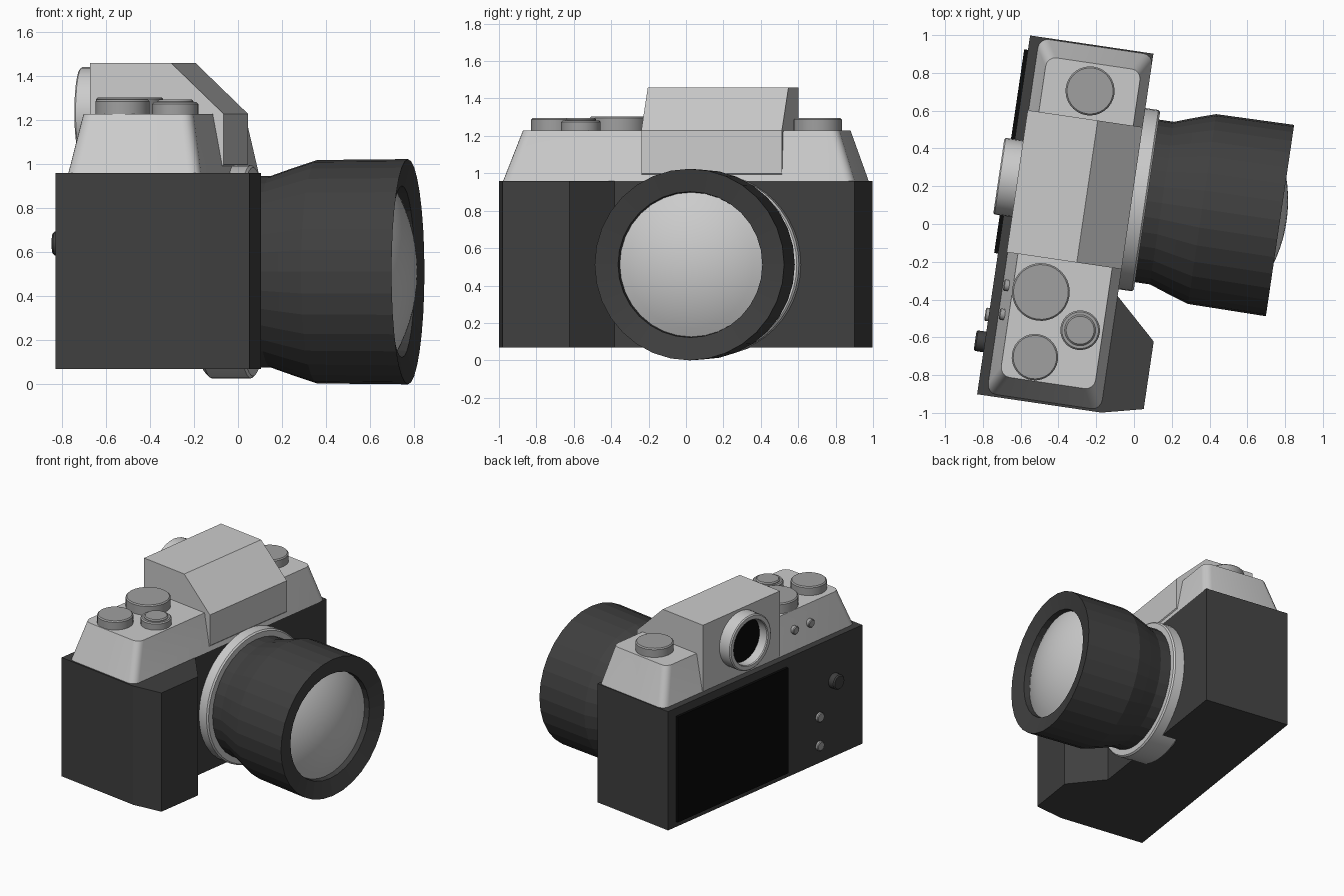
import bpy, bmesh, math
from mathutils import Matrix, Vector

if "Cube" in bpy.data.objects:
    bpy.data.objects.remove(bpy.data.objects["Cube"])

# Modelled with the lens along +x, then the whole camera is turned slightly
TURN = Matrix.Rotation(math.radians(-8.4), 4, 'Z')
UP, FRONT, BACK = Vector((0, 0, 1)), Vector((1, 0, 0)), Vector((-1, 0, 0))


def material(name, v):
    m = bpy.data.materials.new(name)
    m.diffuse_color = (v, v, v, 1)
    m.use_nodes = True
    m.node_tree.nodes["Principled BSDF"].inputs["Base Color"].default_value = m.diffuse_color
    return m


DARK = material("dark_leather", 0.05)
BLACK = material("black_glass", 0.003)
METAL = material("dial_metal", 0.35)


def finish(name, bm, mat=None, smooth=False):
    bmesh.ops.recalc_face_normals(bm, faces=bm.faces)
    bm.transform(TURN)
    me = bpy.data.meshes.new(name)
    bm.to_mesh(me)
    bm.free()
    ob = bpy.data.objects.new(name, me)
    bpy.context.collection.objects.link(ob)
    if mat:
        me.materials.append(mat)
    if smooth:
        me.shade_smooth()
        me.set_sharp_from_angle(angle=math.radians(30))
    return ob


def loft(name, lower, upper, mat=None, bevel=0):
    """Closed solid between two matching outlines."""
    bm = bmesh.new()
    a = [bm.verts.new(p) for p in lower]
    b = [bm.verts.new(p) for p in upper]
    n = len(a)
    bm.faces.new(a)
    bm.faces.new(b)
    for i in range(n):
        j = (i + 1) % n
        bm.faces.new((a[i], a[j], b[j], b[i]))
    if bevel:
        sides = [bm.edges.get((p, q)) for p, q in zip(a, b)]
        bmesh.ops.bevel(bm, geom=sides, offset=bevel, segments=4,
                        profile=0.5, affect='EDGES')
    return finish(name, bm, mat, bevel > 0)


def lathe(name, profile, origin, axis, mat=None, n=32, smooth=True):
    """Spin (distance along axis, radius) points round an axis."""
    bm = bmesh.new()
    m = Matrix.Translation(origin) @ UP.rotation_difference(axis).to_matrix().to_4x4()
    rings = []
    for h, r in profile:
        if r == 0:
            rings.append([bm.verts.new(m @ Vector((0, 0, h)))] * n)
        else:
            rings.append([bm.verts.new(m @ Vector((
                r * math.cos(math.tau * i / n), r * math.sin(math.tau * i / n), h)))
                for i in range(n)])
    for a, b in zip(rings, rings[1:]):
        for i in range(n):
            j = (i + 1) % n
            bm.faces.new(list(dict.fromkeys((a[i], a[j], b[j], b[i]))))
    return finish(name, bm, mat, smooth)


def disc(name, origin, axis, r, h, mat=None, n=32, lip=0.008):
    """Short knob with a small chamfered rim."""
    return lathe(name, [(0, 0), (0, r), (h - lip, r), (h, r - lip), (h, 0)],
                 origin, axis, mat, n)


def rect(x0, x1, y0, y1, z):
    return [(x0, y0, z), (x1, y0, z), (x1, y1, z), (x0, y1, z)]


# Body with angular hand grip
outline = [(-.69, .907), (-.03, .907), (-.03, -.39), (.194, -.60),
           (.194, -.962), (-.025, -1.013), (-.69, -1.013)]
loft("body", [(x, y, .07) for x, y in outline],
     [(x, y, .96) for x, y in outline], DARK)

# Tapered top plate
loft("top_plate", rect(-.64, -.03, -1.0, .9, .96),
     rect(-.585, -.08, -.9, .81, 1.23), bevel=.05)

# Viewfinder hump
hump = [(-.645, .965), (-.645, 1.46), (-.27, 1.46), (-.03, 1.23), (-.03, 1.0), (-.06, .965)]
loft("viewfinder_hump", [(x, -.246, z) for x, z in hump],
     [(x, .514, z) for x, z in hump])

# Eyepiece ring and dark window
eye = (-.60, .147, 1.237)
lathe("eyepiece_ring", [(0, .165), (0, .205), (.138, .205), (.145, .197),
                        (.145, .17), (.138, .165), (0, .165)], eye, BACK)
disc("eyepiece_window", eye, BACK, .168, .075, BLACK)

# Lens mount, barrel and glass
axis_point = (0, .131, .512)
lathe("lens_mount", [(-.16, 0), (-.16, .465), (-.14, .485), (.04, .485),
                     (.05, .475), (.05, 0)], axis_point, FRONT, None, 48)
lathe("lens_barrel", [(.03, 0), (.03, .435), (.13, .435), (.235, .472), (.345, .508),
                      (.762, .512), (.735, .39), (.68, .385), (.68, 0)],
      axis_point, FRONT, DARK, 32, False)
R, apex = .77, .797
lathe("lens_glass", [(apex - R + math.sqrt(R * R - r * r), r)
                     for r in [.387 * i / 8 for i in range(9)]],
      axis_point, FRONT, None, 48)

# Top dials
for name, x, y, r, h in [("rewind_dial", -.333, .663, .13, .067),
                         ("speed_dial", -.435, -.428, .153, .077),
                         ("exposure_dial", -.416, -.774, .123, .067),
                         ("shutter_collar", -.20, -.598, .105, .055)]:
    disc(name, (x, y, 1.228), UP, r, h, METAL)
disc("shutter_button", (-.20, -.598, 1.25), UP, .082, .045, METAL)

# Rear screen
loft("rear_screen", rect(-.71, -.68, -.26, .83, .11),
     rect(-.71, -.68, -.26, .83, .90), BLACK)

# Rear controls
disc("rear_dial", (-.68, -.733, .64), BACK, .055, .062, DARK, 24)
for i, z in enumerate((.415, .20)):
    disc(f"rear_button_{i + 1}", (-.68, -.587, z), BACK, .035, .03, METAL, 20, .005)
for i, y in enumerate((-.42, -.575)):
    disc(f"plate_button_{i + 1}", (-.59, y, 1.10), BACK, .03, .045, METAL, 20, .005)
